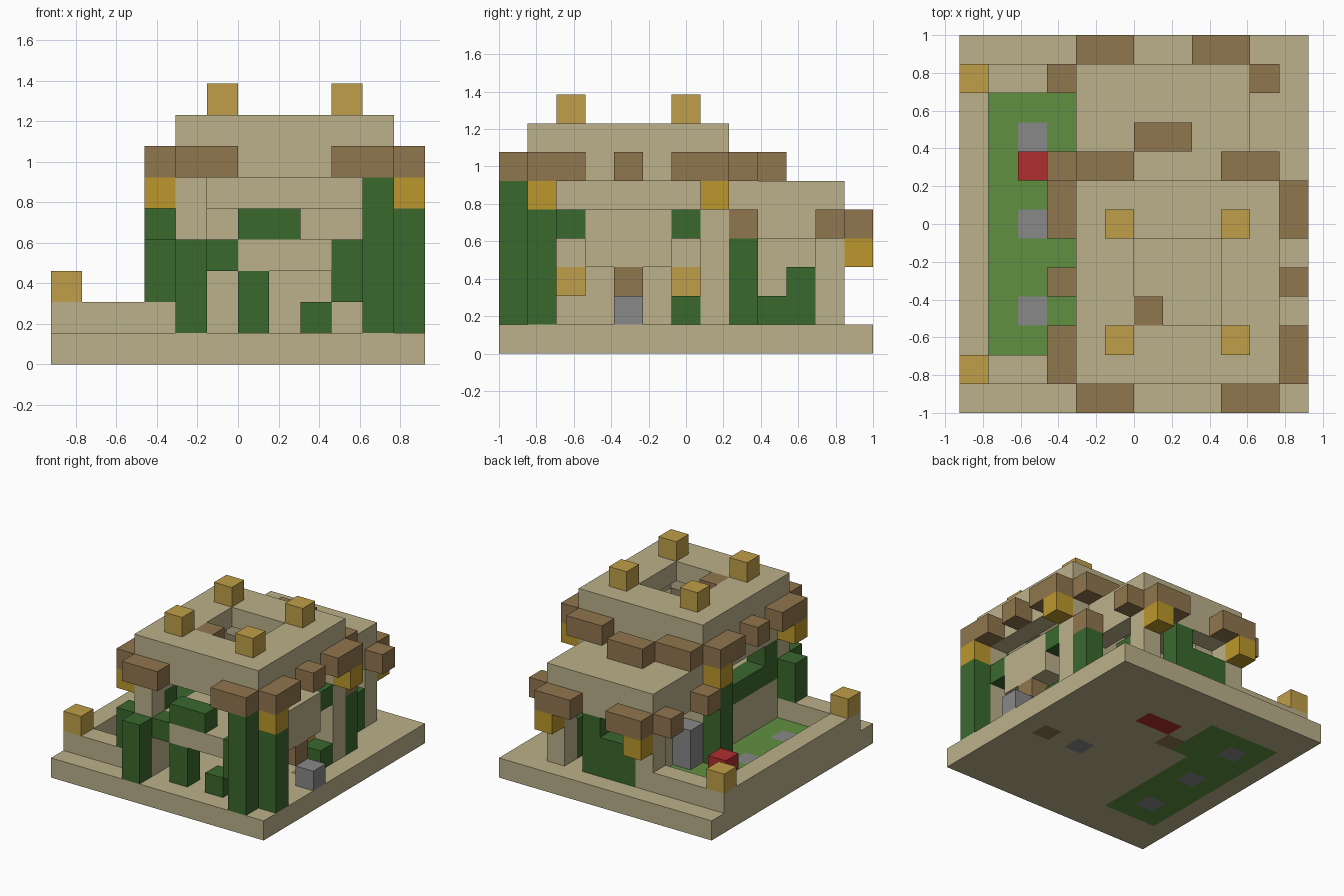
import bpy
import bmesh
from mathutils import Vector

cube = bpy.data.objects.get("Cube")
if cube:
    bpy.data.objects.remove(cube)

UNIT = 2 / 13
SIZE_X, SIZE_Y = 12, 13
COLOURS = {
    "sandstone": (0.50, 0.44, 0.255),
    "timber": (0.28, 0.18, 0.076),
    "pale_gold": (0.52, 0.345, 0.065),
    "lantern_gold": (0.50, 0.31, 0.025),
    "leaf": (0.042, 0.138, 0.027),
    "grass": (0.117, 0.28, 0.051),
    "stone_grey": (0.246, 0.246, 0.25),
    "red": (0.43, 0.026, 0.03),
}
materials = {}
for label, rgb in COLOURS.items():
    mat = bpy.data.materials.new(label)
    mat.use_nodes = True
    mat.diffuse_color = (*rgb, 1)
    mat.node_tree.nodes["Principled BSDF"].inputs["Base Color"].default_value = (*rgb, 1)
    materials[label] = mat

cells = {}   # block position -> part name
parts = {}   # part name -> colour


def span(value):
    """A single index, or an inclusive (first, last) pair."""
    return range(value[0], value[1] + 1) if isinstance(value, tuple) else (value,)


def fill(part, colour, *boxes):
    """Fill boxes of blocks; later parts replace earlier ones."""
    parts[part] = colour
    for xs, ys, zs in boxes:
        for x in span(xs):
            for y in span(ys):
                for z in span(zs):
                    cells[x, y, z] = part


def carve(xs, ys, zs):
    for x in span(xs):
        for y in span(ys):
            for z in span(zs):
                cells.pop((x, y, z), None)


# Base slab with inlaid ground
fill("base_slab", "sandstone", ((0, 11), (0, 12), 0))
fill("lawn", "grass", ((1, 3), (2, 10), 0), (4, (8, 10), 0))
fill("stepping_stones", "stone_grey", *[(2, y, 0) for y in (3, 6, 9)], (8, 5, 0))
fill("door_mat", "red", ((6, 7), 9, 0))
fill("floor_timbers", "timber", (5, 8, 0), (10, 5, 0))

# Garden kerb with a lamp on each corner
fill("garden_kerb", "sandstone", (0, (1, 11), 1), *[((1, 3), y, 1) for y in (1, 11)])
fill("kerb_lamps", "pale_gold", *[(0, y, 2) for y in (1, 11)])

# Tower: corner posts, raised floor, walls
fill("tower_posts", "sandstone", *[(x, y, (1, 5)) for x in (4, 10) for y in (1, 7)])
fill("tower_floor", "sandstone", ((5, 9), (2, 6), 3), ((6, 8), 1, 3))
fill("tower_back_wall", "sandstone", ((5, 9), 7, (1, 4)))
fill("tower_garden_wall", "sandstone", (4, (2, 6), (1, 2)), (4, (2, 6), 5))
fill("tower_side_rail", "sandstone", (10, (3, 5), (3, 4)))

# Tower roof: open ring with a skylight
fill("tower_roof", "sandstone", ((4, 10), (1, 7), (6, 7)))
carve((5, 9), (2, 6), 6)
carve((6, 8), (3, 5), 7)
fill("skylight_timber", "timber", (6, 3, 7))
fill("roof_lamps", "pale_gold", *[(x, y, 8) for x in (5, 9) for y in (2, 6)])
fill("ceiling_lamps", "pale_gold", *[(9, y, 2) for y in (2, 6)])

# Rear wing
fill("wing_posts", "sandstone", *[(x, 11, (1, 4)) for x in (4, 9)])
fill("wing_roof", "sandstone", ((4, 9), (8, 11), (4, 5)))
carve((5, 8), (8, 10), 4)
fill("wing_partition", "sandstone", (5, (9, 10), (1, 3)))

# Eaves
fill("tower_eaves", "timber",
     *[((x, x + 1), y, 6) for x in (4, 9) for y in (0, 8)],
     *[(x, ys, 6) for x in (3, 11) for ys in ((1, 2), 4, (6, 7))],
     ((6, 7), 9, 6))
fill("wing_eaves", "timber",
     *[((x, x + 1), 12, 4) for x in (4, 8)],
     *[(x, y, 4) for x in (3, 10) for y in (8, 11)])

# Lanterns hanging from the eaves
fill("tower_lanterns", "lantern_gold", *[(x, y, 5) for x in (3, 11) for y in (1, 7)])
fill("wing_lanterns", "lantern_gold", *[(x, 12, 3) for x in (4, 9)])

# Climbing plants
fill("front_vines", "leaf", (4, 0, (1, 3)), (5, 1, 3), (6, 1, (1, 2)), (8, 1, 1),
     (9, 1, (2, 3)), ((6, 7), 1, 4), (10, 0, (1, 5)), (11, 1, (1, 4)))
fill("side_vines", "leaf", (10, 2, 4), (10, 6, 4), (10, 6, 1))
fill("garden_vines", "leaf", (3, 1, (2, 3)), (3, 7, (1, 4)), (4, (2, 6), 3), (4, 2, 4))
fill("wing_vines", "leaf", (10, 8, (1, 3)), (9, 9, 1), (9, 10, (1, 2)),
     (7, 11, (1, 3)), (6, 11, (1, 2)), (5, 11, (1, 2)))

# Loose furnishings
fill("stove", "stone_grey", (4, 8, (1, 2)))
fill("garden_seat", "red", (2, 8, 1))
fill("side_step", "stone_grey", (11, 4, 1))
fill("side_shelf", "timber", (10, 4, 2))


def build(part):
    """Skin the blocks of one part, leaving out faces hidden by neighbours."""
    bm = bmesh.new()
    origin = Vector((SIZE_X / 2, SIZE_Y / 2, 0))
    for cell, owner in cells.items():
        if owner != part:
            continue
        for axis in range(3):
            for side in (0, 1):
                step = list(cell)
                step[axis] += 2 * side - 1
                if tuple(step) in cells:
                    continue
                corners = []
                for u, v in ((0, 0), (1, 0), (1, 1), (0, 1)):
                    p = Vector(cell)
                    p[axis] += side
                    p[(axis + 1) % 3] += u
                    p[(axis + 2) % 3] += v
                    corners.append(bm.verts.new((p - origin) * UNIT))
                bm.faces.new(corners if side else corners[::-1])
    bmesh.ops.remove_doubles(bm, verts=bm.verts, dist=UNIT / 100)
    bmesh.ops.dissolve_limit(bm, angle_limit=0.01, verts=bm.verts, edges=bm.edges)
    mesh = bpy.data.meshes.new(part)
    bm.to_mesh(mesh)
    bm.free()
    mesh.materials.append(materials[parts[part]])
    bpy.context.collection.objects.link(bpy.data.objects.new(part, mesh))


for part in parts:
    build(part)
